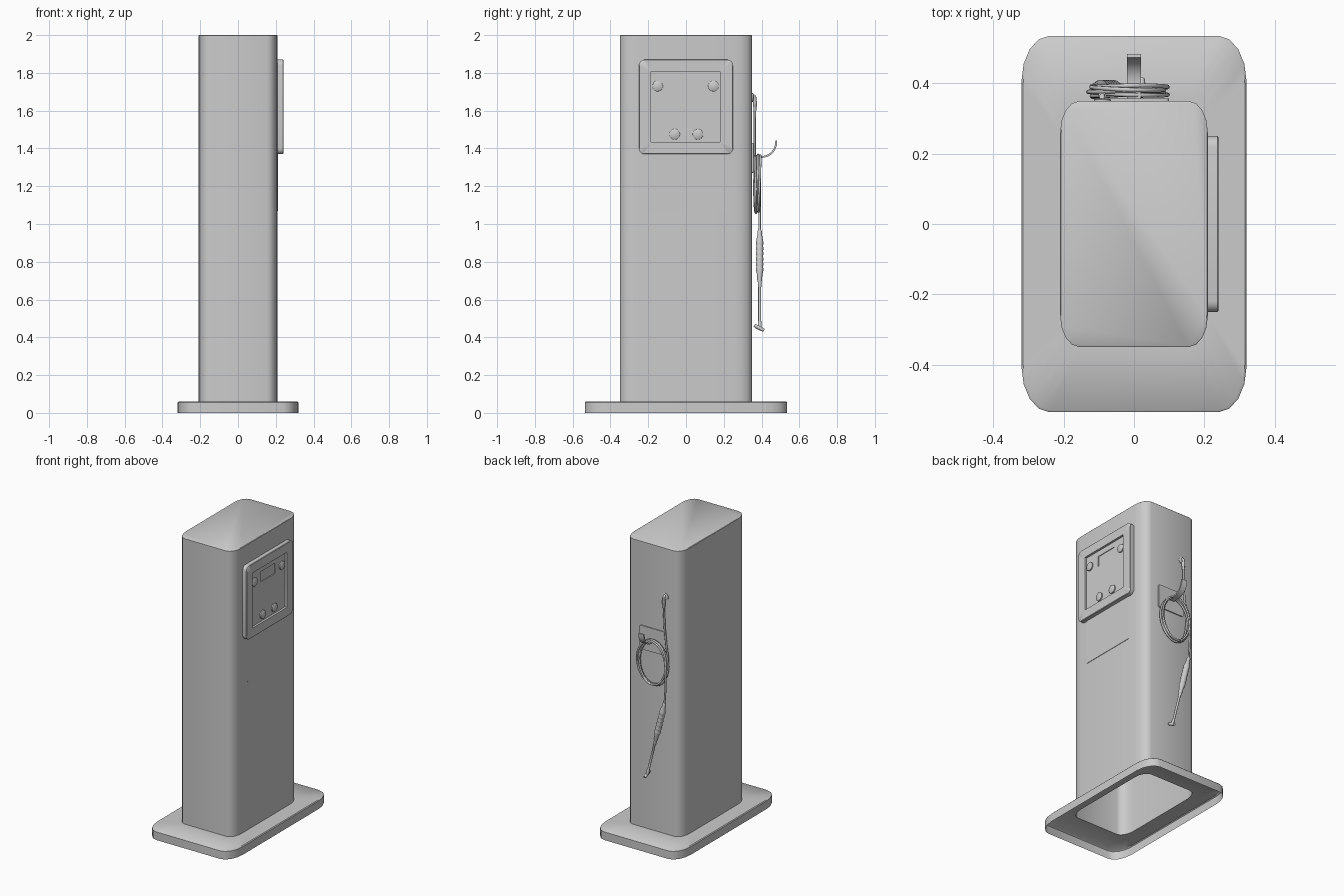
import bpy, bmesh
from math import sin, cos, pi, radians
from mathutils import Vector

if "Cube" in bpy.data.objects:
    bpy.data.objects.remove(bpy.data.objects["Cube"])


def finish(name, bm, angle=40):
    bmesh.ops.recalc_face_normals(bm, faces=bm.faces)
    me = bpy.data.meshes.new(name)
    bm.to_mesh(me)
    bm.free()
    ob = bpy.data.objects.new(name, me)
    bpy.context.collection.objects.link(ob)
    bpy.ops.object.select_all(action='DESELECT')
    ob.select_set(True)
    bpy.context.view_layer.objects.active = ob
    bpy.ops.object.shade_smooth_by_angle(angle=radians(angle))
    return ob


def loft(name, rings, cap_start=False, cap_end=True):
    """Skin a list of equal-length closed rings of 3D points."""
    bm = bmesh.new()
    vs = [[bm.verts.new(p) for p in r] for r in rings]
    n = len(vs[0])
    for a, b in zip(vs, vs[1:]):
        for i in range(n):
            j = (i + 1) % n
            bm.faces.new((a[i], a[j], b[j], b[i]))
    if cap_start:
        bm.faces.new(vs[0][::-1])
    if cap_end:
        bm.faces.new(vs[-1])
    return finish(name, bm)


def rounded(ha, hb, ra, rb, seg=4, ca=0, cb=0):
    """Rounded rectangle outline with elliptical corners."""
    pts = []
    for k, (sa, sb) in enumerate(((1, 1), (-1, 1), (-1, -1), (1, -1))):
        for i in range(seg + 1):
            t = (k + i / seg) * pi / 2
            pts.append((ca + sa * (ha - ra) + ra * cos(t), cb + sb * (hb - rb) + rb * sin(t)))
    return pts


def at_z(pts, z):
    return [(a, b, z) for a, b in pts]


def at_x(pts, x):
    return [(x, a, b) for a, b in pts]


def lathe(name, start, end, profile, n=16):
    """Turned part: profile of (fraction along axis, radius)."""
    s, e = Vector(start), Vector(end)
    q = (e - s).to_track_quat('Z', 'Y')
    rings = [[s.lerp(e, t) + q @ Vector((r * cos(2 * pi * i / n), r * sin(2 * pi * i / n), 0))
              for i in range(n)] for t, r in profile]
    return loft(name, rings, True)


def tube(name, pts, radius):
    cu = bpy.data.curves.new(name, 'CURVE')
    cu.dimensions = '3D'
    cu.bevel_depth = radius
    cu.bevel_resolution = 2
    cu.use_fill_caps = True
    sp = cu.splines.new('POLY')
    sp.points.add(len(pts) - 1)
    for p, co in zip(sp.points, pts):
        p.co = (*co, 1)
    ob = bpy.data.objects.new(name, cu)
    bpy.context.collection.objects.link(ob)
    bpy.ops.object.select_all(action='DESELECT')
    ob.select_set(True)
    bpy.context.view_layer.objects.active = ob
    bpy.ops.object.convert(target='MESH')


# Hollow base flange and open-bottomed column
col = rounded(.21, .35, .055, .09)
loft("base_plate", [at_z(rounded(.32, .535, .08, .13), 0),
                    at_z(rounded(.32, .535, .08, .13), .055),
                    at_z(rounded(.315, .53, .08, .13), .06),
                    at_z(col, .06)], cap_end=False)
loft("column", [at_z(col, .06), at_z(col, 1.997),
                at_z(rounded(.207, .347, .055, .09), 2)])

# Control panel with recessed face and sunken display
face = rounded(.183, .187, .002, .002, ca=-.002, cb=1.62)
screen = rounded(.075, .035, .001, .001, cb=1.735)
loft("control_panel", [at_x(rounded(.25, .25, .03, .03, cb=1.62), .205),
                       at_x(rounded(.25, .25, .03, .03, cb=1.62), .237),
                       at_x(rounded(.247, .247, .03, .03, cb=1.62), .24),
                       at_x(face, .24), at_x(face, .225),
                       at_x(screen, .225), at_x(screen, .22)])

# Buttons
for i, (y, z) in enumerate(((-.15, 1.73), (.145, 1.73), (-.06, 1.475), (.063, 1.475))):
    lathe(f"button_{i + 1}", (.224, y, z), (.237, y, z), ((0, .028), (.7, .028), (1, .023)), 20)

# Thin instruction plate below the panel
plate = rounded(.2, .15, .001, .001, 1, cb=1.22)
loft("instruction_plate", [at_x(plate, .208), at_x(plate, .213)])

# Hose hanger: back plate and curved arm
back = rounded(.1, .08, .012, .012, cb=1.35)
loft("hanger_plate", [[(a, y, b) for a, b in back] for y in (.348, .357)])
arm = [(.355, 1.355), (.40, 1.355)] + \
      [(.40 + .077 * sin(t), 1.432 - .077 * cos(t)) for t in [k * pi / 16 for k in range(1, 9)]] + [(.478, 1.442)]
rings = []
for i, (y, z) in enumerate(arm):
    a, b = arm[max(i - 1, 0)], arm[min(i + 1, len(arm) - 1)]
    n = Vector((0, -(b[1] - a[1]), b[0] - a[0])).normalized() * .005
    c = Vector((0, y, z))
    rings.append([c + n + Vector((-.02, 0, 0)), c + n + Vector((.02, 0, 0)),
                  c - n + Vector((.02, 0, 0)), c - n + Vector((-.02, 0, 0))])
loft("hanger_arm", rings, True)

# Hose outlet elbow on the wall
lathe("outlet_flange", (-.09, .348, 1.67), (-.09, .357, 1.67), ((0, .024), (.6, .024), (1, .018)))
tube("outlet_elbow", [(-.09, .35, 1.68)] +
     [(-.09, .352 + .013 * sin(t), 1.667 + .013 * cos(t)) for t in (0, .4, .8, 1.2, 1.57)] +
     [(-.09, .365, 1.64)], .008)
lathe("outlet_collar", (-.09, .365, 1.65), (-.09, .365, 1.60), ((0, .011), (.5, .011), (.55, .009), (1, .008)))

# Coiled hose
pts = [(-.09, .365, 1.62), (-.091, .364, 1.54), (-.096, .364, 1.44), (-.108, .364, 1.34), (-.12, .364, 1.27)]
turns, per = 4, 32
for i in range(turns * per + 1):
    t = pi + 2 * pi * i / per
    f = i / (turns * per)
    w = .007 * sin(2.6 * t * .5)
    pts.append((-.017 + (.106 + w) * cos(t), .364 + .029 * f + .003 * sin(t * 1.5), 1.213 + (.150 + w * .6) * sin(t)))
pts += [(-.121, .391, 1.14), (-.118, .39, 1.05), (-.113, .39, .98), (-.11, .39, .94)]
tube("hose", pts, .0062)


# Hand grip and wand hang along one slanted line
def on_line(z):
    return (-.11 + .25 * (.96 - z), .39, z)


grip = [(0, .008), (.03, .012), (.1, .012), (.14, .015)]
for k in range(6):
    grip += [(.2 + k * .1, .017), (.24 + k * .1, .02), (.27 + k * .1, .02)]
grip += [(.85, .014), (.95, .013), (1, .009)]
lathe("hand_grip", on_line(.97), on_line(.69), grip)
lathe("wand", on_line(.70), on_line(.45), ((0, .010), (.12, .010), (.14, .0075), (.85, .0075), (.87, .010), (1, .010)), 12)
lathe("wand_tip", (.022, .362, .463), (.022, .413, .437), ((0, .008), (.2, .010), (.8, .010), (1, .008)), 12)
